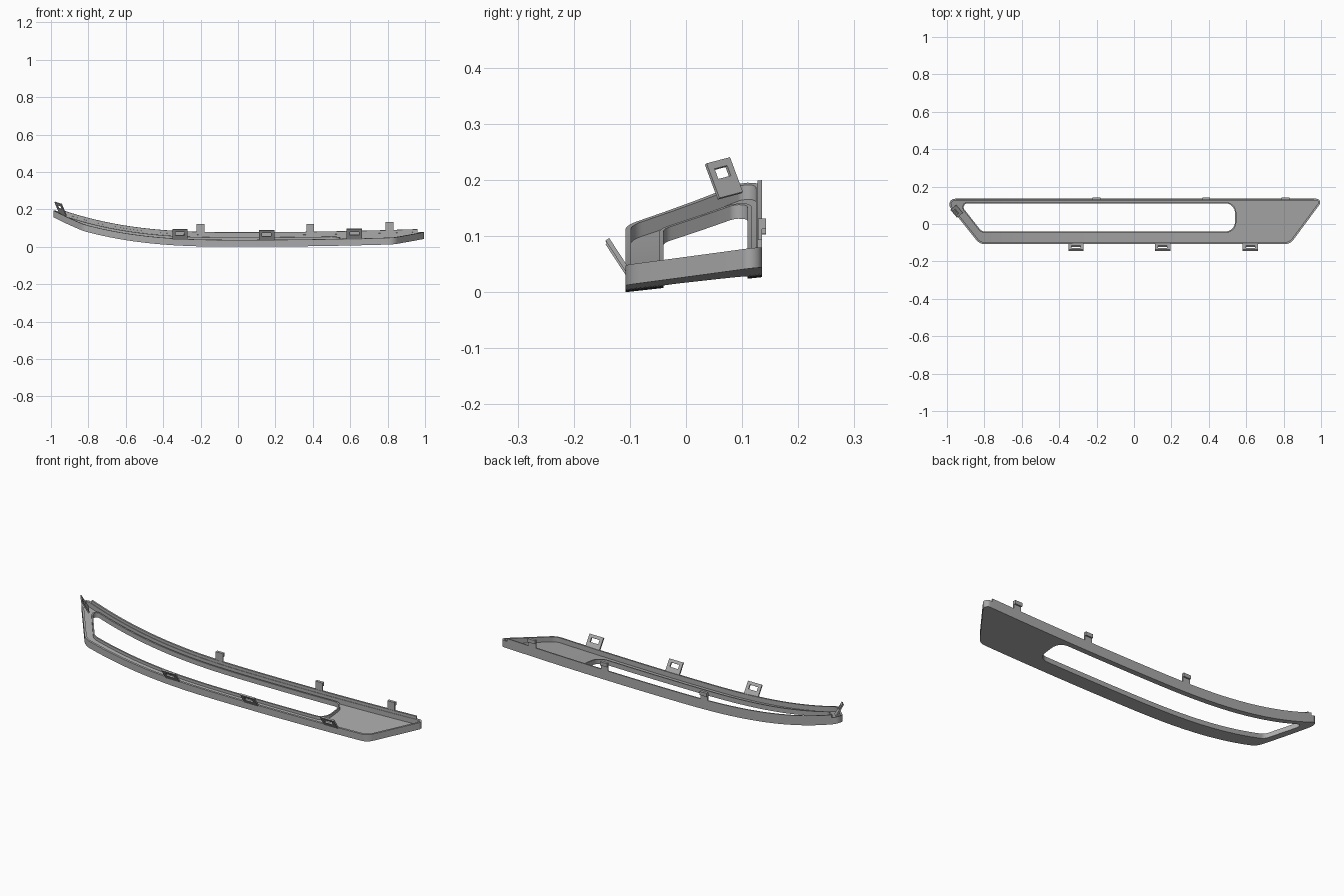
import bpy, bmesh, math
from mathutils import Vector

cube = bpy.data.objects.get("Cube")
if cube:
    bpy.data.objects.remove(cube)

grey = bpy.data.materials.new("mid_grey")
grey.use_nodes = True
COLOR = (0.4, 0.4, 0.4, 1)
grey.diffuse_color = COLOR
grey.node_tree.nodes["Principled BSDF"].inputs["Base Color"].default_value = COLOR


def base(x, y):
    """Height of the swept underside."""
    curve = 0.14 * (-x) ** 2.7 if x < 0 else 0.018 * x * x
    return curve + 0.11 * (y + 0.108)


def sweep(p):
    return Vector((p.x, p.y, p.z + base(p.x, p.y)))


def offset(corners, d):
    """Move a counter-clockwise polygon's edges inward by d."""
    out = []
    for i, c in enumerate(corners):
        p, c, n = Vector(corners[i - 1]), Vector(c), Vector(corners[(i + 1) % len(corners)])
        a, b = (c - p).normalized(), (n - c).normalized()
        na, nb = Vector((-a.y, a.x)), Vector((-b.y, b.x))
        out.append(c + (na + nb) * d / (1 + na.dot(nb)))
    return out


def rounded(corners, radii, steps=7):
    """Fillet every corner of a polygon."""
    pts = []
    for i, c in enumerate(corners):
        c = Vector(c)
        a = (Vector(corners[i - 1]) - c).normalized()
        b = (Vector(corners[(i + 1) % len(corners)]) - c).normalized()
        half = a.angle(b) / 2
        r = radii[i]
        if r <= 0:
            pts.append(c)
            continue
        mid = c + (a + b).normalized() * r / math.sin(half)
        s, e = c + a * r / math.tan(half) - mid, c + b * r / math.tan(half) - mid
        for k in range(steps + 1):
            t = k / steps
            pts.append(mid + s.lerp(e, t).normalized() * r)
    return pts


def plate(name, outline, hole, z0, z1, place, cuts=0):
    """Flat sheet with an optional hole, sliced, thickened and put in place."""
    bm = bmesh.new()
    for loop in (outline, hole):
        if loop:
            vs = [bm.verts.new((p[0], p[1], z0)) for p in loop]
            for i, v in enumerate(vs):
                bm.edges.new((vs[i - 1], v))
    bmesh.ops.triangle_fill(bm, edges=bm.edges[:], use_beauty=True, normal=(0, 0, 1))
    for k in range(1, cuts):
        bmesh.ops.bisect_plane(bm, geom=bm.verts[:] + bm.edges[:] + bm.faces[:],
                               plane_co=(-1 + 2 * k / cuts, 0, 0), plane_no=(1, 0, 0))
    top = bmesh.ops.extrude_face_region(bm, geom=bm.faces[:], use_keep_orig=True)["geom"]
    for v in top:
        if isinstance(v, bmesh.types.BMVert):
            v.co.z = z1
    for v in bm.verts:
        v.co = place(v.co.copy())
    bmesh.ops.recalc_face_normals(bm, faces=bm.faces[:])
    mesh = bpy.data.meshes.new(name)
    bm.to_mesh(mesh)
    bm.free()
    mesh.materials.append(grey)
    ob = bpy.data.objects.new(name, mesh)
    bpy.context.collection.objects.link(ob)
    bpy.ops.object.select_all(action="DESELECT")
    ob.select_set(True)
    bpy.context.view_layer.objects.active = ob
    bpy.ops.object.shade_smooth_by_angle(angle=math.radians(30))
    return ob


def rect(x0, x1, y0, y1):
    return [(x0, y0), (x1, y0), (x1, y1), (x0, y1)]


def frame(origin, u, v):
    """Placement that maps local x, y, z onto a tilted plane."""
    o, u, v = Vector(origin), Vector(u).normalized(), Vector(v).normalized()
    n = u.cross(v).normalized()
    return lambda p: o + u * p.x + v * p.y + n * p.z


# Tray outlines
OUTER = [(-0.825, -0.108), (0.835, -0.108), (1.015, 0.135), (-1.02, 0.135)]
WINDOW = [(-0.815, -0.04), (0.54, -0.04), (0.54, 0.11), (-0.932, 0.11)]
outer = rounded(OUTER, [0.06, 0.06, 0.02, 0.03])
outer_in = rounded(offset(OUTER, 0.01), [0.05, 0.05, 0.01, 0.02])
window = rounded(WINDOW, [0.035, 0.05, 0.05, 0.02])
window_out = rounded(offset(WINDOW, -0.007), [0.042, 0.057, 0.057, 0.027])

# Tray body
plate("floor", outer, window, 0, 0.01, sweep, 50)
plate("outer_rim", outer, outer_in, 0, 0.036, sweep, 50)
plate("window_rim", window_out, window, 0, 0.025, sweep, 50)
plate("back_flange", rect(-0.95, 0.96, 0.127, 0.135), None, 0.005, 0.051, sweep, 50)

# Slotted clips leaning out from the front rim
for i, x in enumerate((-0.31, 0.153, 0.622)):
    place = frame((x, -0.104, base(x, -0.108) + 0.032), (1, 0, 0), (0, -0.55, 0.84))
    plate(f"front_clip_{i + 1}", rect(-0.041, 0.041, 0, 0.066),
          rect(-0.024, 0.024, 0.028, 0.05), -0.004, 0.004, place)

# Hooks standing on the back flange
for i, x in enumerate((-0.2, 0.386, 0.81)):
    z = base(x, 0.135)
    plate(f"back_hook_{i + 1}", rect(x - 0.021, x + 0.021, 0.128, 0.135), None, z + 0.03, z + 0.093, Vector)
    plate(f"back_hook_lip_{i + 1}", rect(x - 0.021, x + 0.021, 0.133, 0.143), None, z + 0.074, z + 0.093, Vector)

# Slotted clip on the slanted end
place = frame((-0.935, 0.079, 0.172), (-0.65, 0.76, 0.2), (-0.027, -0.023, 0.062))
plate("end_clip", rect(-0.028, 0.028, 0, 0.071), rect(-0.015, 0.015, 0.036, 0.057), -0.003, 0.003, place)
